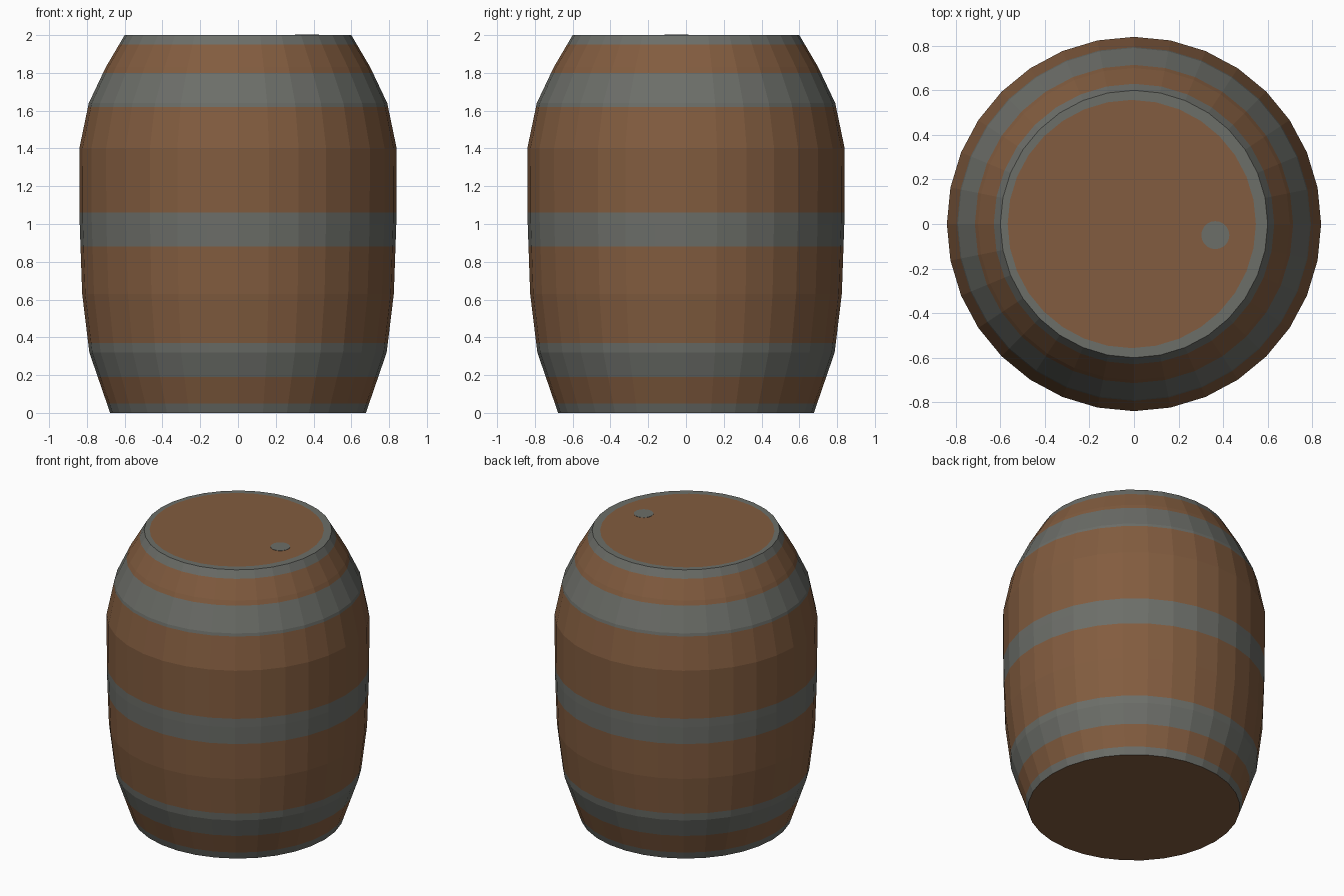
import bpy, bmesh, math

if "Cube" in bpy.data.objects:
    bpy.data.objects.remove(bpy.data.objects["Cube"])

SIDES = 32


def material(name, rgb):
    m = bpy.data.materials.new(name)
    m.diffuse_color = (*rgb, 1)
    m.use_nodes = True
    m.node_tree.nodes["Principled BSDF"].inputs["Base Color"].default_value = m.diffuse_color
    return m


wood = material("brown_wood", (0.225, 0.108, 0.05))
metal = material("grey_metal", (0.15, 0.156, 0.14))

# Barrel silhouette (radius, height)
PROFILE = [(0.677, 0), (0.787, 0.32), (0.825, 0.63), (0.838, 1.0),
           (0.84, 1.4), (0.79, 1.64), (0.70, 1.83), (0.60, 2.0)]
# Height ranges of the metal hoops
HOOPS = [(0, 0.05), (0.19, 0.37), (0.88, 1.06), (1.62, 1.80), (1.95, 2.0)]


def radius_at(z):
    for (r0, z0), (r1, z1) in zip(PROFILE, PROFILE[1:]):
        if z0 <= z <= z1:
            return r0 + (r1 - r0) * (z - z0) / (z1 - z0)


def ring(bm, r, z, cx=0):
    step = math.tau / SIDES
    return [bm.verts.new((cx + r * math.cos(i * step), r * math.sin(i * step), z))
            for i in range(SIDES)]


def bridge(bm, low, high, index):
    for i in range(SIDES):
        j = (i + 1) % SIDES
        f = bm.faces.new((low[i], low[j], high[j], high[i]))
        f.material_index = index


def finish(bm, name, mats):
    mesh = bpy.data.meshes.new(name)
    bm.to_mesh(mesh)
    bm.free()
    for m in mats:
        mesh.materials.append(m)
    obj = bpy.data.objects.new(name, mesh)
    bpy.context.collection.objects.link(obj)
    return obj


# Barrel body: staves and hoops cut at every profile and hoop height
bm = bmesh.new()
heights = sorted({z for _, z in PROFILE} | {z for h in HOOPS for z in h})
rings = [ring(bm, radius_at(z), z) for z in heights]
for k in range(len(heights) - 1):
    mid = (heights[k] + heights[k + 1]) / 2
    is_hoop = any(a < mid < b for a, b in HOOPS)
    bridge(bm, rings[k], rings[k + 1], 1 if is_hoop else 0)

# Wooden bottom, metal top rim and wooden lid
bm.faces.new(rings[0][::-1])
lid = ring(bm, 0.557, 2.0, -0.01)
bridge(bm, rings[-1], lid, 1)
bm.faces.new(lid)
finish(bm, "barrel", [wood, metal])

# Round metal bung on the lid
bm = bmesh.new()
bmesh.ops.create_cone(bm, cap_ends=True, segments=20, radius1=0.063,
                      radius2=0.063, depth=0.004)
bung = finish(bm, "bung", [metal])
bung.location = (0.365, -0.05, 2.0)
